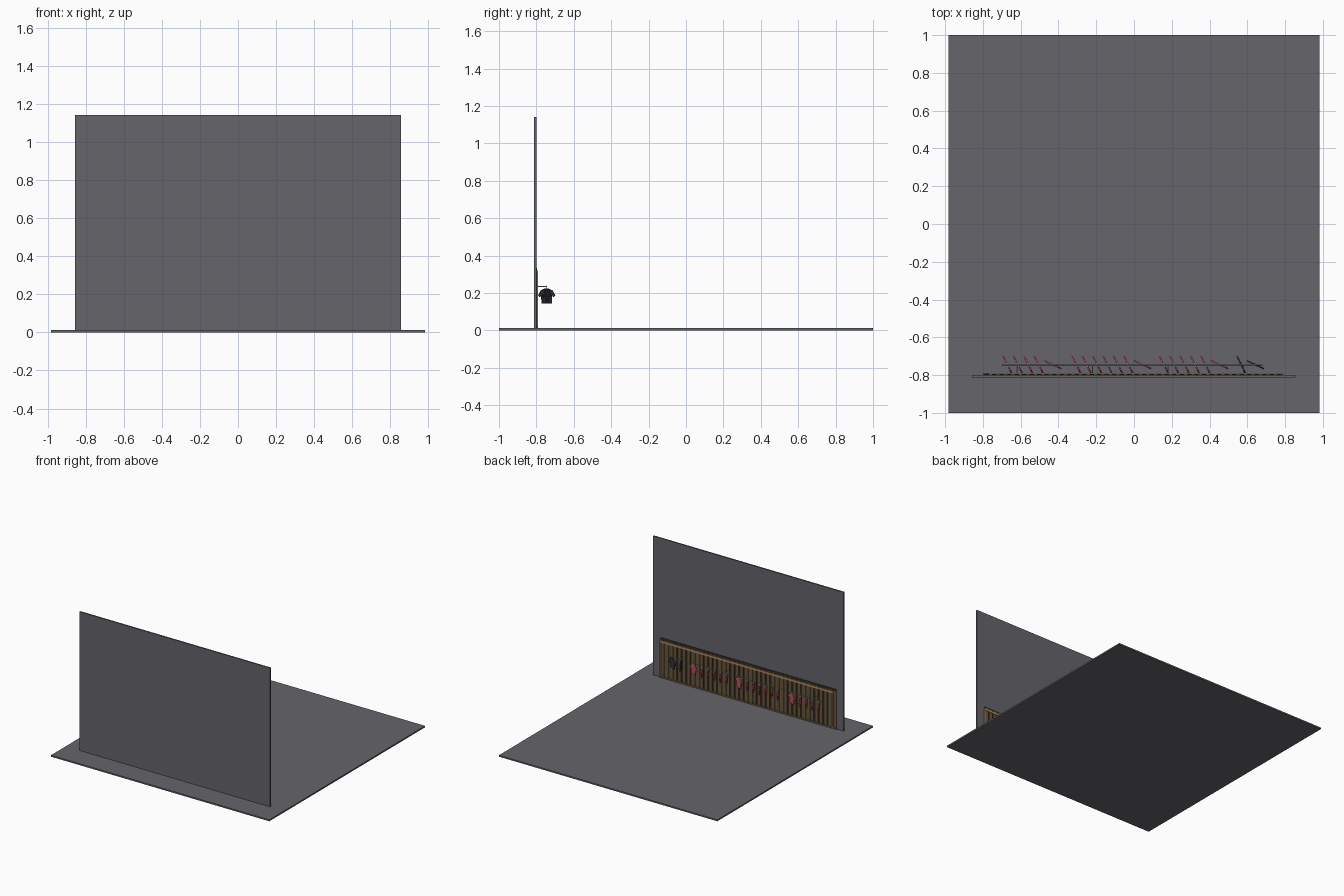
import bpy, bmesh, math
from mathutils import Matrix, Vector

cube = bpy.data.objects.get("Cube")
if cube:
    bpy.data.objects.remove(cube, do_unlink=True)


def material(name, rgb):
    m = bpy.data.materials.new(name)
    m.use_nodes = True
    m.diffuse_color = (*rgb, 1)
    bsdf = next(n for n in m.node_tree.nodes if n.type == 'BSDF_PRINCIPLED')
    bsdf.inputs["Base Color"].default_value = (*rgb, 1)
    return m


GREY = material("slate grey", (.13, .128, .145))
BROWN = material("brown wood", (.14, .09, .045))
DARK_WOOD = material("dark wood", (.04, .028, .017))
GOLD = material("light wood", (.42, .25, .11))
STEEL = material("steel", (.42, .42, .44))
RED = material("shirt red", (.52, .08, .12))
CHARCOAL = material("charcoal", (.04, .04, .05))
WHITE = material("collar white", (.6, .6, .6))


def finish(name, bm, mats):
    mesh = bpy.data.meshes.new(name)
    bmesh.ops.recalc_face_normals(bm, faces=bm.faces)
    bm.to_mesh(mesh)
    bm.free()
    for m in mats:
        mesh.materials.append(m)
    obj = bpy.data.objects.new(name, mesh)
    bpy.context.collection.objects.link(obj)
    return obj


def add_box(bm, lo, hi):
    lo, hi = Vector(lo), Vector(hi)
    mat = Matrix.Translation((lo + hi) / 2) @ Matrix.Diagonal((*(hi - lo), 1))
    bmesh.ops.create_cube(bm, size=1, matrix=mat)


def box(name, lo, hi, mat):
    bm = bmesh.new()
    add_box(bm, lo, hi)
    return finish(name, bm, [mat])


def rod(name, a, b, radius, mat):
    a, b = Vector(a), Vector(b)
    bm = bmesh.new()
    turn = (b - a).to_track_quat('Z', 'Y').to_matrix().to_4x4()
    bmesh.ops.create_cone(bm, cap_ends=True, segments=10, radius1=radius, radius2=radius,
                          depth=(b - a).length, matrix=Matrix.Translation((a + b) / 2) @ turn)
    obj = finish(name, bm, [mat])
    for p in obj.data.polygons:
        p.use_smooth = len(p.vertices) == 4
    return obj


# Floor slab and back wall
FLOOR = .012
WALL = -.80
box("floor", (-.982, -1, 0), (.982, 1, FLOOR), GREY)
box("wall", (-.857, -.812, FLOOR), (.855, WALL, 1.14), GREY)

# Slatted wood panel with its trim
LEFT, RIGHT, TOP = .79, -.80, .335
box("panel_backing", (RIGHT, WALL, FLOOR), (LEFT, -.797, TOP), DARK_WOOD)
bm = bmesh.new()
count = 40
step = (LEFT - RIGHT) / count
for i in range(count):
    x = RIGHT + i * step
    add_box(bm, (x + .2 * step, -.797, FLOOR), (x + .8 * step, -.793, TOP - .012))
finish("panel_slats", bm, [BROWN])
box("panel_top_rail", (RIGHT + .03, -.797, .298), (LEFT, -.79, .314), GOLD)
box("panel_baseboard", (RIGHT, -.797, FLOOR), (LEFT, -.791, .024), BROWN)
for side, x in (("left", LEFT - .008), ("right", RIGHT + .03)):
    box("panel_post_" + side, (x, -.797, FLOOR), (x + .008, -.791, .314), GOLD)

# Clothes rail on wall brackets
RAIL_Y, RAIL_Z = -.745, .235
rod("clothes_rail", (-.70, RAIL_Y, RAIL_Z), (.68, RAIL_Y, RAIL_Z), .003, STEEL)
for i in range(4):
    x = -.62 + i * .4
    rod("rail_bracket", (x, -.796, RAIL_Z), (x, RAIL_Y, RAIL_Z), .003, STEEL)

# Half outline of a shirt, from collar to hem: offset along the shoulders, height
HALF = [(.010, .219), (.014, .222), (.034, .214), (.050, .188), (.041, .178),
        (.031, .193), (.030, .145)]


def shirt(x, angle, mat):
    outline = HALF + [(-u, z) for u, z in reversed(HALF)]
    place = Matrix.Translation((x, RAIL_Y, 0)) @ Matrix.Rotation(angle, 4, 'Z')
    bm = bmesh.new()
    face = bm.faces.new([bm.verts.new((u, -.004, z)) for u, z in outline])
    out = bmesh.ops.extrude_face_region(bm, geom=[face])
    moved = [v for v in out["geom"] if isinstance(v, bmesh.types.BMVert)]
    bmesh.ops.translate(bm, verts=moved, vec=(0, .008, 0))
    bm.transform(place)
    finish("shirt", bm, [mat])
    # Collar and hanger
    collar = box("shirt_collar", (-.012, -.005, .217), (.012, .005, .223),
                 WHITE if mat is RED else CHARCOAL)
    collar.data.transform(place)
    rod("hanger_hook", (x, RAIL_Y, .218), (x, RAIL_Y, RAIL_Z + .004), .0015, STEEL)


# Groups of shirts: first position, number, colour; the last of each is turned to the room
STEEP, SHALLOW = math.radians(-63), math.radians(-25)
SPACING = .055
for first, number, mat in ((-.67, 4, RED), (-.305, 6, RED), (.158, 5, RED), (.568, 1, CHARCOAL)):
    for i in range(number):
        shirt(first + i * SPACING, STEEP, mat)
    shirt(first + (number - 1) * SPACING + .075, SHALLOW, mat)
